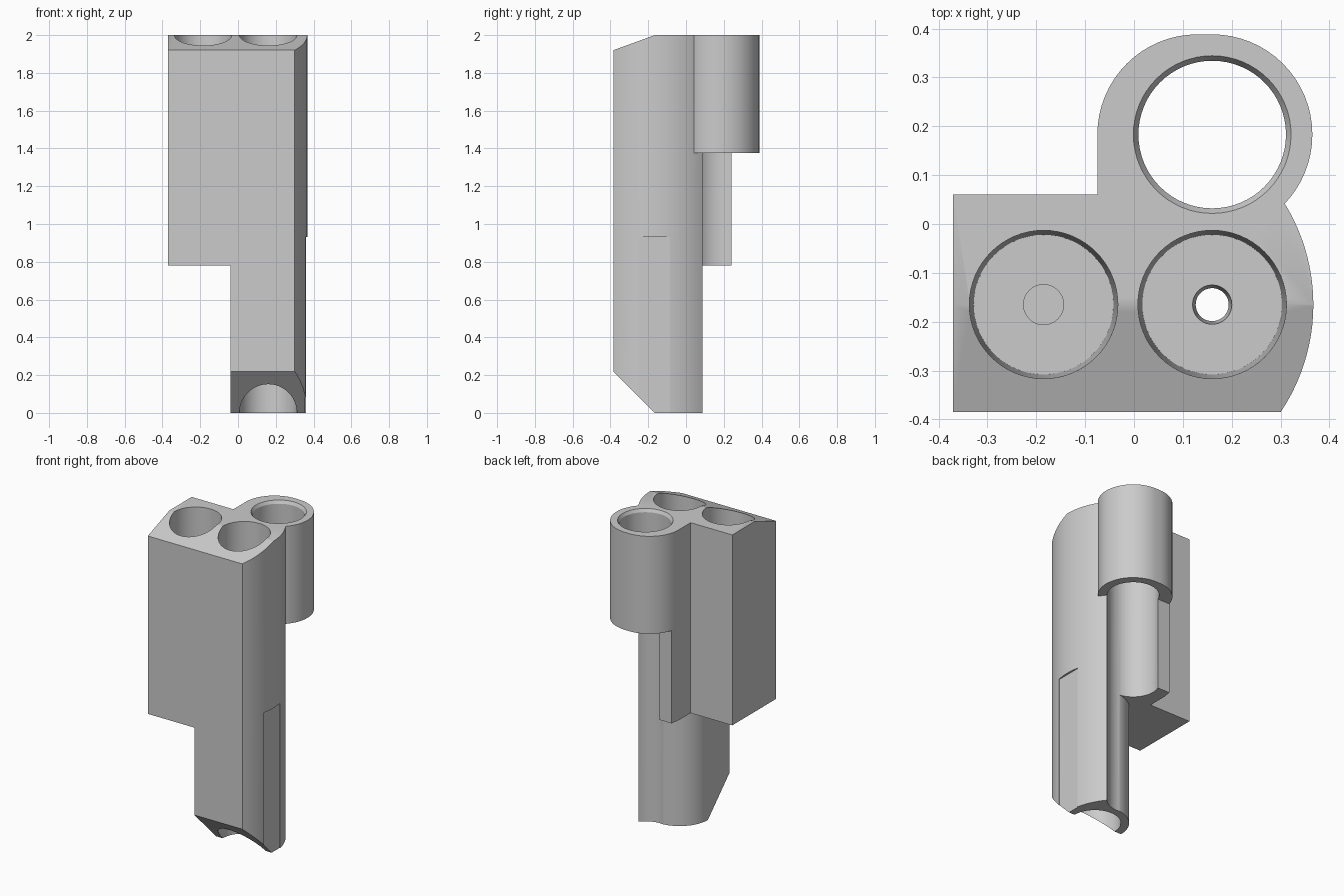
import bpy, bmesh
from math import sin, cos, pi, radians, sqrt
from mathutils import Vector

if "Cube" in bpy.data.objects:
    bpy.data.objects.remove(bpy.data.objects["Cube"])

grey = bpy.data.materials.new("plain_grey")
grey.use_nodes = True
COLOR = (0.6, 0.6, 0.6, 1)
grey.diffuse_color = COLOR
grey.node_tree.nodes["Principled BSDF"].inputs["Base Color"].default_value = COLOR

# Shared plan positions
LEFT_TUBE = (-0.185, -0.165)
RIGHT_TUBE = (0.16, -0.165)
RING = (0.16, 0.183)
BORE = 0.152
FRONT = -0.385


def finish(bm, name):
    bmesh.ops.recalc_face_normals(bm, faces=bm.faces)
    mesh = bpy.data.meshes.new(name)
    bm.to_mesh(mesh)
    bm.free()
    mesh.materials.append(grey)
    obj = bpy.data.objects.new(name, mesh)
    bpy.context.collection.objects.link(obj)
    return obj


def prism(name, outline, lo, hi, along="z"):
    """Extrude a flat outline: (x, y) along z, or (y, z) along x."""
    bm = bmesh.new()
    place = (lambda a, b: (a, b, lo)) if along == "z" else (lambda a, b: (lo, a, b))
    face = bm.faces.new([bm.verts.new(place(*p)) for p in outline])
    top = bmesh.ops.extrude_face_region(bm, geom=[face])["geom"]
    shift = Vector((0, 0, hi - lo)) if along == "z" else Vector((hi - lo, 0, 0))
    bmesh.ops.translate(bm, vec=shift, verts=[g for g in top if isinstance(g, bmesh.types.BMVert)])
    return finish(bm, name)


def bore(name, centre, r_low, r_high, lo, hi):
    bm = bmesh.new()
    bmesh.ops.create_cone(bm, cap_ends=True, segments=64, radius1=r_low, radius2=r_high, depth=hi - lo)
    bmesh.ops.translate(bm, vec=(*centre, (lo + hi) / 2), verts=bm.verts)
    return finish(bm, name)


def combine(body, tool, operation):
    mod = body.modifiers.new(operation, "BOOLEAN")
    mod.operation = operation
    mod.solver = "EXACT"
    mod.object = tool
    bpy.context.view_layer.objects.active = body
    bpy.ops.object.modifier_apply(modifier=mod.name)
    bpy.data.objects.remove(tool)


def arc(centre, radius, start, end, steps):
    angles = [radians(start + (end - start) * i / steps) for i in range(steps + 1)]
    return [(centre[0] + radius * cos(a), centre[1] + radius * sin(a)) for a in angles]


# Bulging right side shared by the upper and lower body
side = []
for i in range(25):
    y = FRONT + (0.09 - FRONT) * i / 24
    side.append((-0.028 + sqrt(0.395 ** 2 - (y + 0.165) ** 2), y))

# Upper block with the rear column
body = prism("holder_body",
             [(-0.37, FRONT)] + side
             + [(0.16, 0.24), (-0.066, 0.24), (-0.075, 0.183), (-0.075, 0.06), (-0.37, 0.06)],
             0.78, 2)

# Lower leg, rounded around the right tube
leg = prism("leg", [(-0.04, FRONT)] + side + [(0.16, 0.06)] + arc(RIGHT_TUBE, 0.2, 90, 180, 20), 0, 0.9)
combine(body, leg, "UNION")

# Rear ring socket
left_centre = (0.13, RING[1])
socket = prism("socket", arc(RING, 0.205, -90, 90, 32) + arc(left_centre, 0.205, 90, 270, 32), 1.375, 2)
combine(body, socket, "UNION")

# Round recesses: ring channel, its rim, tapered tubes, pin holes, lower bore
cutters = [
    bore("channel", RING, 0.151, 0.151, -0.1, 2.1),
    bore("rim", RING, 0.148, 0.164, 1.975, 2.005),
    bore("left_tube", LEFT_TUBE, 0.143, BORE, 1.0, 2.01),
    bore("right_tube", RIGHT_TUBE, 0.143, BORE, 1.0, 2.01),
    bore("left_pin", LEFT_TUBE, 0.041, 0.041, 0.86, 1.05),
    bore("right_pin", RIGHT_TUBE, 0.031, 0.041, 0.9, 1.01),
    bore("lower_bore", RIGHT_TUBE, BORE, BORE, -0.1, 0.93),
]

# Sloped front at top and bottom, and the flat on the right side
cutters += [
    prism("top_slope", [(-0.165, 2), (-0.605, 1.84), (-0.605, 2.1), (-0.165, 2.1)], -1, 1, "x"),
    prism("bottom_slope", [(-0.165, 0), (-0.605, 0.44), (-0.605, -0.1), (-0.165, -0.1)], -1, 1, "x"),
    prism("side_flat", [(0.354, -0.25), (0.5, -0.25), (0.5, -0.085), (0.354, -0.085)], -0.1, 0.93),
]
for cutter in cutters:
    combine(body, cutter, "DIFFERENCE")

# Smooth the round walls, keep corners sharp
bpy.ops.object.select_all(action="DESELECT")
body.select_set(True)
bpy.context.view_layer.objects.active = body
bpy.ops.object.shade_smooth_by_angle(angle=radians(25))
